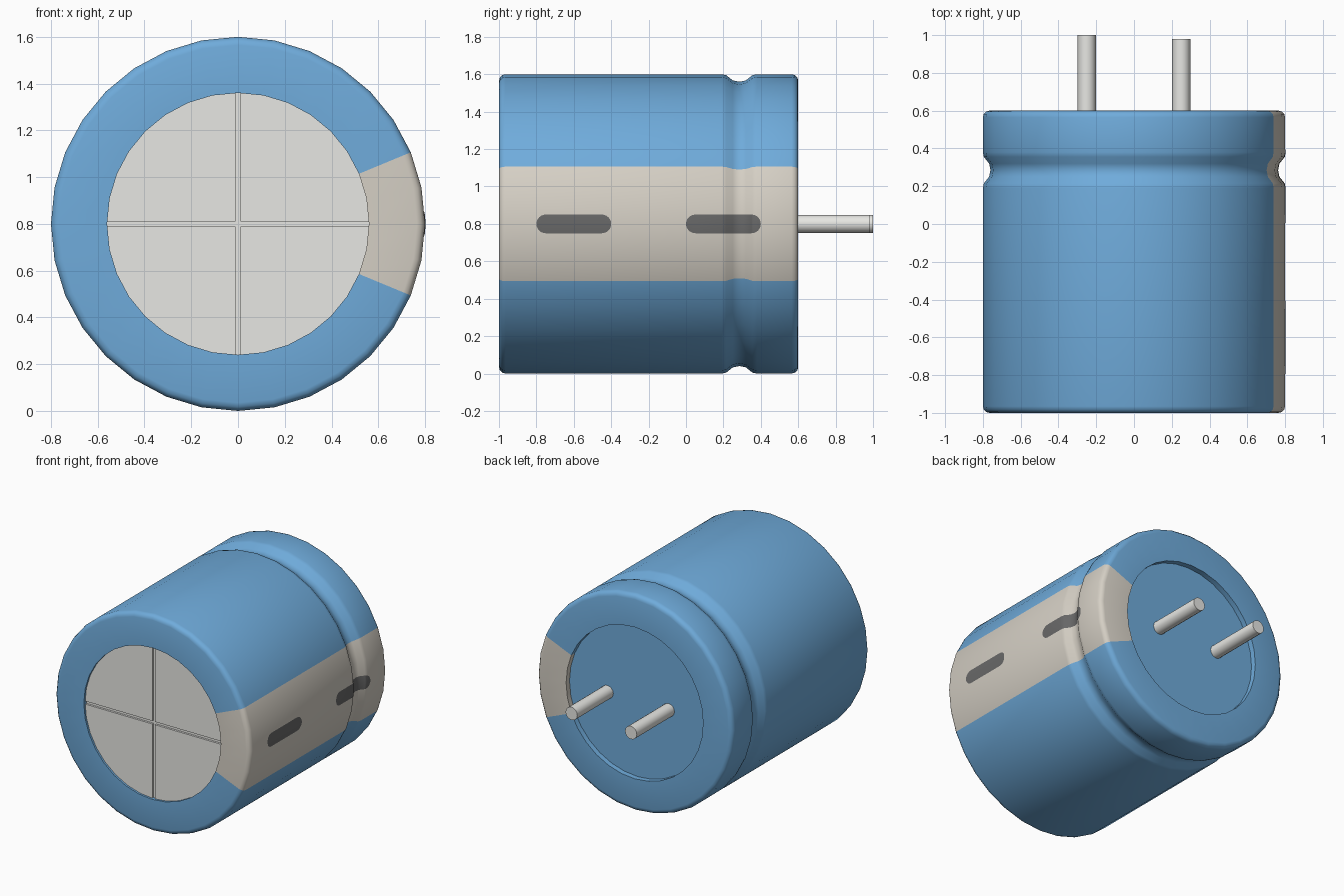
import bpy, bmesh
from math import sin, cos, pi, tan, sqrt, radians, asin

if "Cube" in bpy.data.objects:
    bpy.data.objects.remove(bpy.data.objects["Cube"])

SEG, R, CZ, INNER = 32, 0.8, 0.8, 0.56


def material(name, rgb):
    m = bpy.data.materials.new(name)
    m.diffuse_color = (*rgb, 1)
    m.use_nodes = True
    m.node_tree.nodes["Principled BSDF"].inputs["Base Color"].default_value = m.diffuse_color
    return m


blue = material("blue_sleeve", (0.16, 0.41, 0.71))
beige = material("beige_stripe", (0.67, 0.63, 0.56))
dark = material("dark_mark", (0.14, 0.14, 0.14))
metal = material("metal", (0.8, 0.8, 0.77))


def finish(name, bm, mats, fix=True):
    if fix:
        bmesh.ops.recalc_face_normals(bm, faces=bm.faces)
    mesh = bpy.data.meshes.new(name)
    bm.to_mesh(mesh)
    bm.free()
    for m in mats:
        mesh.materials.append(m)
    ob = bpy.data.objects.new(name, mesh)
    bpy.context.collection.objects.link(ob)
    bpy.ops.object.select_all(action='DESELECT')
    ob.select_set(True)
    bpy.context.view_layer.objects.active = ob
    bpy.ops.object.shade_smooth_by_angle(angle=radians(35))
    return ob


# Can profile as (y, radius): rounded rims with a rolled groove near the back
b = 0.035
arc = [i * pi / 6 for i in range(4)]
front = [(-1 + b - b * cos(a), R - b + b * sin(a)) for a in arc]
back = [(0.6 - b + b * sin(a), R - b + b * cos(a)) for a in arc]
groove = [(0.19, 0.8), (0.215, 0.795), (0.25, 0.767), (0.285, 0.76),
          (0.32, 0.767), (0.355, 0.795), (0.38, 0.8)]
outer = front + groove + back
profile = [(-0.97, INNER), (-1, INNER)] + outer + [(0.6, INNER), (0.56, INNER)]

# Sleeve, striped over the four segments around +x
bm = bmesh.new()
rings = [[bm.verts.new((r * cos(2 * pi * i / SEG), y, CZ + r * sin(2 * pi * i / SEG)))
          for i in range(SEG)] for y, r in profile]
for p, q in zip(rings, rings[1:]):
    for i in range(SEG):
        j = (i + 1) % SEG
        f = bm.faces.new((p[i], p[j], q[j], q[i]))
        f.material_index = 1 if i < 2 or i >= SEG - 2 else 0
bm.faces.new(rings[0]).material_index = 2
bm.faces.new(rings[-1])
finish("can_body", bm, [blue, beige, metal])

# Front end plate: four quarters leaving a cross-shaped score between them
bm = bmesh.new()
g = 0.011
a0 = asin(g / INNER)
angles = [a0] + [2 * pi * i / SEG for i in range(1, SEG // 4)] + [pi / 2 - a0]
for sx in (1, -1):
    for sz in (1, -1):
        pts = [(g, g)] + [(INNER * cos(a), INNER * sin(a)) for a in angles]
        f = bm.faces.new([bm.verts.new((sx * x, -0.97, CZ + sz * z)) for x, z in pts])
        ext = bmesh.ops.extrude_face_region(bm, geom=[f])
        moved = [v for v in ext["geom"] if isinstance(v, bmesh.types.BMVert)]
        bmesh.ops.translate(bm, verts=moved, vec=(0, -0.015, 0))
finish("front_end_plate", bm, [metal])


def radius_at(y):
    for (y0, r0), (y1, r1) in zip(outer, outer[1:]):
        if y0 <= y <= y1 and y1 > y0:
            return r0 + (r1 - r0) * (y - y0) / (y1 - y0)
    return R


# Rounded polarity marks lying on the stripe, following the groove
def mark(name, y0, y1, h=0.05):
    ends = [h * (1 - cos(i * pi / 12)) for i in range(7)]
    ys = [y0 + e for e in ends] + [y1 - e for e in ends]
    ys += [y for y, _ in groove if y0 < y < y1]
    ys = sorted({round(y, 5) for y in ys})
    bm = bmesh.new()
    rows = []
    for y in ys:
        d = max(0.0, h - min(y - y0, y1 - y))
        w = max(0.0005, sqrt(max(0.0, h * h - d * d)))
        x = radius_at(y) + 0.003
        rows.append([bm.verts.new((x - abs(s) * w * tan(pi / SEG), y, CZ + s * w))
                     for s in (-1, 0, 1)])
    for p, q in zip(rows, rows[1:]):
        for k in range(2):
            bm.faces.new((p[k], q[k], q[k + 1], p[k + 1]))
    finish(name, bm, [dark], fix=False)


mark("front_polarity_mark", -0.8, -0.4)
mark("back_polarity_mark", 0.0, 0.4)

# Two lead pins, one slightly longer
for name, x, tip in (("long_pin", -0.25, 1.0), ("short_pin", 0.25, 0.98)):
    bpy.ops.mesh.primitive_cylinder_add(vertices=16, radius=0.048, depth=tip - 0.55,
                                        location=(x, (tip + 0.55) / 2, CZ),
                                        rotation=(pi / 2, 0, 0))
    pin = bpy.context.object
    pin.name = name
    pin.data.materials.append(metal)
    bpy.ops.object.shade_smooth_by_angle(angle=radians(35))
